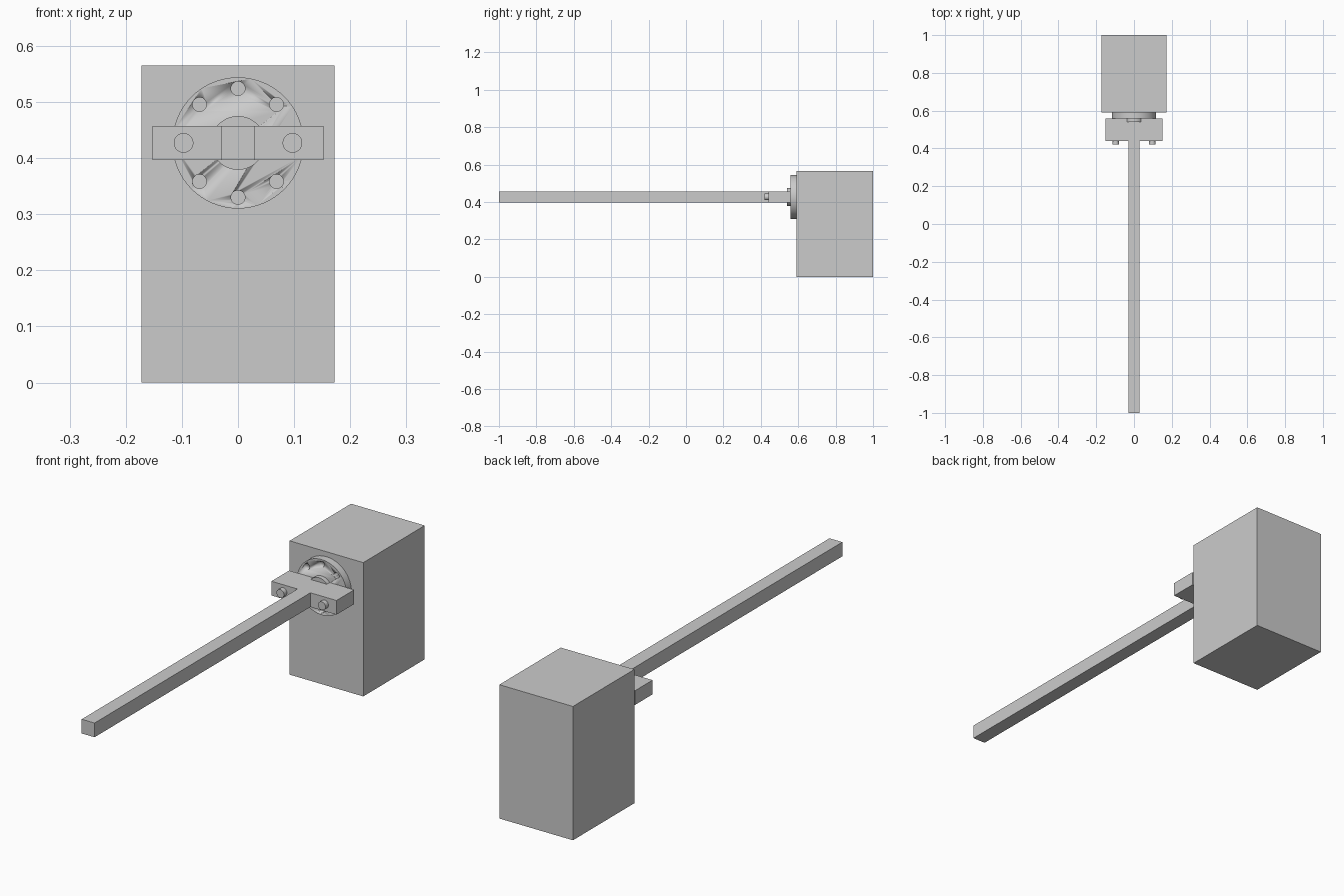
import bpy
import math
from mathutils import Matrix, Vector

default = bpy.data.objects.get("Cube")
if default:
    bpy.data.objects.remove(default, do_unlink=True)

grey = bpy.data.materials.new("light grey")
colour = (0.6, 0.6, 0.6, 1)
grey.diffuse_color = colour
grey.use_nodes = True
grey.node_tree.nodes["Principled BSDF"].inputs["Base Color"].default_value = colour

AXIS_Z = 0.427   # height of the drive axis
BOLT_RING = 0.097


def box(name, x, y, z):
    """Box from its lower and upper limits on each axis."""
    bpy.ops.mesh.primitive_cube_add(size=1)
    ob = bpy.context.object
    ob.name = name
    limits = (x, y, z)
    ob.data.transform(Matrix.Translation([(a + b) / 2 for a, b in limits])
                      @ Matrix.Diagonal([b - a for a, b in limits] + [1]))
    ob.data.materials.append(grey)
    return ob


def disc(name, x, z, radius, y0, y1, sides=32):
    """Smooth cylinder lying along y."""
    bpy.ops.mesh.primitive_cylinder_add(vertices=sides, radius=radius, depth=y1 - y0)
    ob = bpy.context.object
    ob.name = name
    ob.data.transform(Matrix.Translation(Vector((x, (y0 + y1) / 2, z)))
                      @ Matrix.Rotation(math.pi / 2, 4, 'X'))
    ob.data.materials.append(grey)
    bpy.ops.object.shade_smooth_by_angle(angle=math.radians(30))
    return ob


# Motor housing
box("motor_housing", (-0.172, 0.172), (0.59, 1), (0, 0.565))

# Round flange with a ring of screw holes
flange = disc("flange", 0, AXIS_Z, 0.117, 0.558, 0.59, 64)
for i in range(8):
    if i % 4 == 0:
        continue   # these two places hold the bolts
    a = i * math.pi / 4
    cutter = disc("hole_cutter", BOLT_RING * math.cos(a),
                  AXIS_Z + BOLT_RING * math.sin(a), 0.0125, 0.54, 0.6, 24)
    cutter.hide_render = True
    cut = flange.modifiers.new("hole", 'BOOLEAN')
    cut.operation = 'DIFFERENCE'
    cut.solver = 'EXACT'
    cut.object = cutter
    bpy.context.view_layer.objects.active = flange
    bpy.ops.object.modifier_apply(modifier=cut.name)
    bpy.data.objects.remove(cutter, do_unlink=True)

# Centre hub
disc("hub", 0, AXIS_Z, 0.048, 0.539, 0.559, 48)

# Cross bracket and long arm
box("bracket", (-0.152, 0.152), (0.44, 0.558), (0.397, 0.457))
box("arm", (-0.03, 0.03), (-1, 0.441), (0.397, 0.457))

# Bolts through the bracket
for side, x in (("right", -BOLT_RING), ("left", BOLT_RING)):
    disc(side + "_bolt", x, AXIS_Z, 0.0175, 0.42, 0.45)
